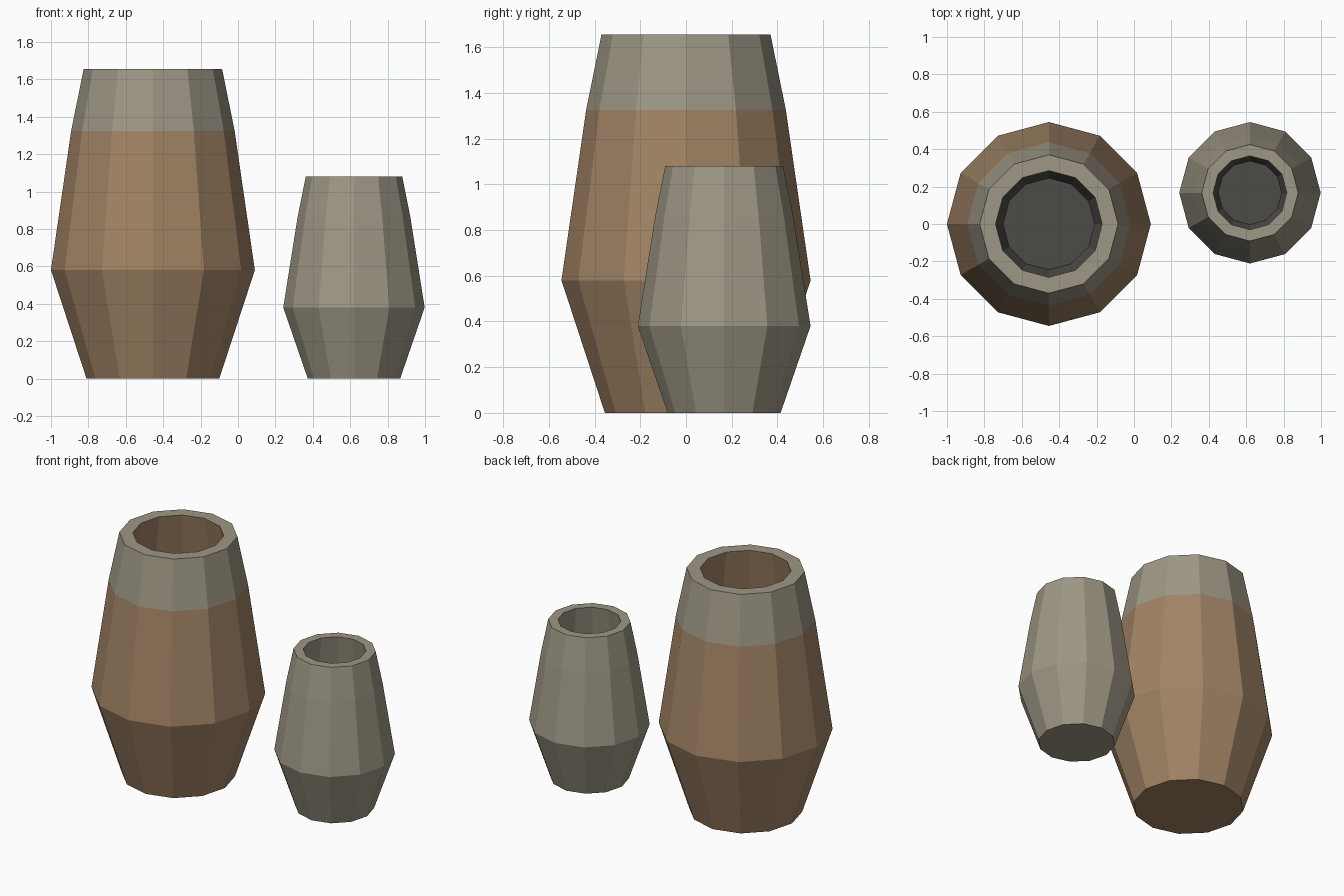
import bpy, bmesh
from math import cos, sin, pi

if "Cube" in bpy.data.objects:
    bpy.data.objects.remove(bpy.data.objects["Cube"])

SIDES = 12


def material(name, rgb):
    m = bpy.data.materials.new(name)
    m.diffuse_color = (*rgb, 1)
    m.use_nodes = True
    m.node_tree.nodes["Principled BSDF"].inputs["Base Color"].default_value = m.diffuse_color
    return m


GLAZE = material("grey_glaze", (0.34, 0.31, 0.235))
CLAY = material("brown_clay", (0.36, 0.23, 0.13))
DARK = material("dark_inside", (0.075, 0.07, 0.062))


def lathe(name, centre, profile, bands):
    """Turn (radius, z) points into a flat-sided vessel; bands = material of each ring."""
    bm = bmesh.new()
    rings = [[bm.verts.new((r * cos(2 * pi * i / SIDES), r * sin(2 * pi * i / SIDES), z))
              for i in range(SIDES)] for r, z in profile]
    mats = [GLAZE, CLAY, DARK]
    for a, b, m in zip(rings, rings[1:], bands):
        for i in range(SIDES):
            j = (i + 1) % SIDES
            bm.faces.new((a[i], a[j], b[j], b[i])).material_index = mats.index(m)
    # underside and inner floor
    bm.faces.new(rings[0][::-1]).material_index = mats.index(bands[0])
    bm.faces.new(rings[-1]).material_index = mats.index(DARK)
    mesh = bpy.data.meshes.new(name)
    bm.to_mesh(mesh)
    bm.free()
    for m in mats:
        mesh.materials.append(m)
    ob = bpy.data.objects.new(name, mesh)
    ob.location = (*centre, 0)
    bpy.context.collection.objects.link(ob)


# large brown vase with a grey collar: outside going up, rim, inside going down
lathe("large_vase", (-0.455, 0),
      [(0.355, 0), (0.545, 0.58), (0.437, 1.325), (0.37, 1.655),
       (0.285, 1.655), (0.345, 1.325), (0.44, 0.58), (0.245, 0.1)],
      [CLAY, CLAY, GLAZE, GLAZE, CLAY, CLAY, DARK])

# small grey vase
lathe("small_vase", (0.62, 0.167),
      [(0.247, 0), (0.378, 0.38), (0.302, 0.86), (0.258, 1.08),
       (0.197, 1.08), (0.238, 0.86), (0.305, 0.38), (0.17, 0.07)],
      [GLAZE, GLAZE, GLAZE, GLAZE, GLAZE, GLAZE, DARK])
